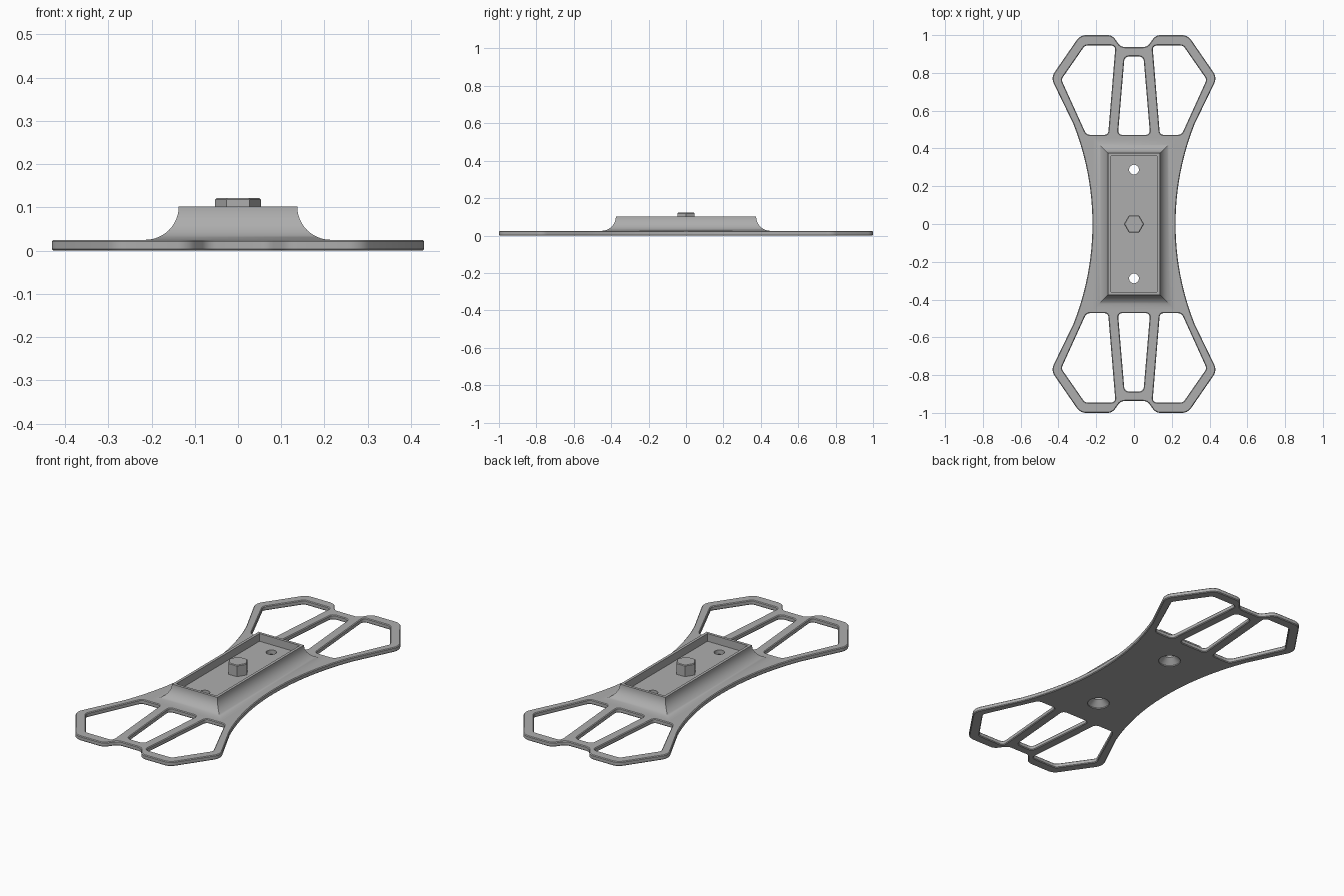
import bpy, bmesh
from math import sin, cos, tan, pi, sqrt
from mathutils import Vector

if "Cube" in bpy.data.objects:
    bpy.data.objects.remove(bpy.data.objects["Cube"], do_unlink=True)

grey = bpy.data.materials.new("matte grey")
grey.use_nodes = True
colour = (0.42, 0.42, 0.42, 1)
grey.diffuse_color = colour
grey.node_tree.nodes["Principled BSDF"].inputs["Base Color"].default_value = colour

PLATE = 0.025
EDGE = 0.004


def make_object(name, bm):
    bmesh.ops.recalc_face_normals(bm, faces=bm.faces)
    mesh = bpy.data.meshes.new(name)
    bm.to_mesh(mesh)
    bm.free()
    ob = bpy.data.objects.new(name, mesh)
    mesh.materials.append(grey)
    bpy.context.collection.objects.link(ob)
    return ob


def activate(ob):
    bpy.ops.object.select_all(action='DESELECT')
    ob.select_set(True)
    bpy.context.view_layer.objects.active = ob


def rounded(corners, steps=6):
    """Round each (x, y, radius) corner of a closed polygon."""
    out = []
    for i, (x, y, r) in enumerate(corners):
        p = Vector((x, y))
        if r == 0:
            out.append(p)
            continue
        a = (Vector(corners[i - 1][:2]) - p).normalized()
        b = (Vector(corners[(i + 1) % len(corners)][:2]) - p).normalized()
        half = a.angle(b) / 2
        centre = p + (a + b).normalized() * r / sin(half)
        start = p + a * r / tan(half) - centre
        end = p + b * r / tan(half) - centre
        sweep = start.angle(end)
        for k in range(steps + 1):
            t = k / steps
            out.append(centre + (start * sin((1 - t) * sweep) + end * sin(t * sweep)) / sin(sweep))
    return out


def inset(points, d):
    """Shift a loop towards its left-hand side."""
    out = []
    for i, p in enumerate(points):
        a = (p - points[i - 1]).normalized()
        b = (points[(i + 1) % len(points)] - p).normalized()
        n = Vector((-a.y - b.y, a.x + b.x)).normalized()
        out.append(p + n * d / max(0.5, n.dot(Vector((-a.y, a.x)))))
    return out


def skin(bm, rings):
    """Join matching rings of vertices with quads."""
    for low, high in zip(rings, rings[1:]):
        for i in range(len(low)):
            bm.faces.new((low[i - 1], low[i], high[i], high[i - 1]))


def add_ring(bm, points, z):
    return [bm.verts.new((p[0], p[1], z)) for p in points]


def ring_edges(bm, ring):
    return [bm.edges.get((ring[i - 1], ring[i])) for i in range(len(ring))]


# Plate outline: curved waist, four lobes, a notch at each end
R = 1.44
waist = [0.53 * i / 12 for i in range(13)]
quarter = [(0.22 + R - sqrt(R * R - y * y), y, 0) for y in waist]
quarter += [(0.44, 0.775, 0.06), (0.285, 1, 0.06), (0.115, 1, 0.05), (0.07, 0.937, 0.04)]
half = quarter + [(-x, y, r) for x, y, r in reversed(quarter)]
half.pop()
loops = [rounded(half + [(-x, -y, r) for x, y, r in half])]

# Windows in the lobes, wound clockwise
side = [(0.137, 0.472, 0.02), (0.098, 0.945, 0.02), (0.26, 0.945, 0.025),
        (0.385, 0.765, 0.025), (0.252, 0.472, 0.03)]
middle = [(0.085, 0.472, 0.02), (-0.085, 0.472, 0.02), (-0.05, 0.887, 0.025), (0.05, 0.887, 0.025)]
mirrored = [(-x, y, r) for x, y, r in reversed(side)]
for window in (side, middle, mirrored):
    for s in (1, -1):
        loops.append(rounded([(s * x, s * y, r) for x, y, r in window], 4))

bm = bmesh.new()
bottom, top = [], []
for loop in loops:
    small = inset(loop, EDGE)
    rings = [add_ring(bm, small, 0), add_ring(bm, loop, EDGE),
             add_ring(bm, loop, PLATE - EDGE), add_ring(bm, small, PLATE)]
    skin(bm, rings)
    bottom += ring_edges(bm, rings[0])
    top += ring_edges(bm, rings[-1])
for edges in (bottom, top):
    bmesh.ops.triangle_fill(bm, edges=edges, use_beauty=True, normal=(0, 0, 1))
plate = make_object("strap_plate", bm)


# Raised tray with flared sides and a recessed floor
def rectangle(x, y):
    return [(x, y), (-x, y), (-x, -y), (x, -y)]


TX, TY, TZ, FLARE, RIM, FLOOR = 0.137, 0.375, 0.102, 0.077, 0.015, 0.06
bm = bmesh.new()
rings = [add_ring(bm, rectangle(TX + FLARE, TY + FLARE), 0.02)]
for i in range(13):
    a = pi / 2 * i / 12
    grow = FLARE * (1 - sin(a))
    rings.append(add_ring(bm, rectangle(TX + grow, TY + grow), TZ - FLARE * cos(a)))
for z in (TZ, FLOOR):
    rings.append(add_ring(bm, rectangle(TX - RIM, TY - RIM), z))
skin(bm, rings)
bm.faces.new(rings[0])
bm.faces.new(rings[-1])
tray = make_object("raised_tray", bm)


def turned(name, profile, sides, y=0):
    """Solid of stacked regular polygons from (radius, z) pairs."""
    bm = bmesh.new()
    turns = [2 * pi * i / sides for i in range(sides)]
    rings = [add_ring(bm, [(r * cos(a), y + r * sin(a)) for a in turns], z) for r, z in profile]
    skin(bm, rings)
    bm.faces.new(rings[0])
    bm.faces.new(rings[-1])
    return make_object(name, bm)


# Countersunk screw holes through tray and plate
for y in (-0.288, 0.288):
    cutter = turned("screw_hole_cutter", [(0.057, -0.01), (0.057, 0.006), (0.026, 0.037), (0.026, 0.15)], 32, y)
    cutter.hide_render = True
    for ob in (plate, tray):
        mod = ob.modifiers.new("screw_hole", 'BOOLEAN')
        mod.operation = 'DIFFERENCE'
        mod.solver = 'EXACT'
        mod.object = cutter
        activate(ob)
        bpy.ops.object.modifier_apply(modifier=mod.name)
    bpy.data.objects.remove(cutter, do_unlink=True)

# Hexagonal stud in the middle of the tray
turned("hex_stud", [(0.053, FLOOR - 0.01), (0.053, 0.118), (0.049, 0.122)], 6)

for ob in (plate, tray):
    activate(ob)
    bpy.ops.object.shade_smooth_by_angle(angle=pi / 6)
